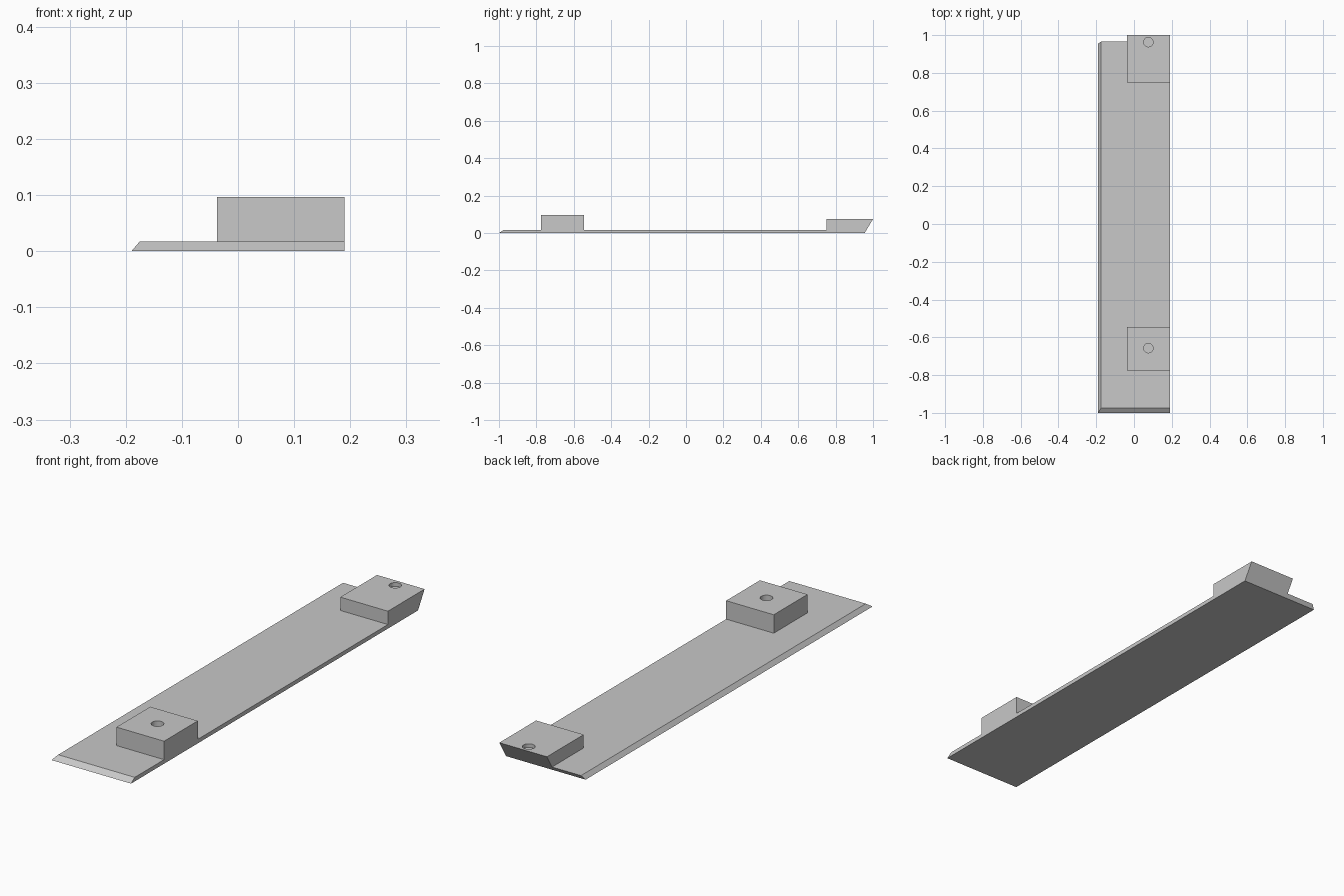
import bpy
import bmesh

cube = bpy.data.objects.get("Cube")
if cube:
    bpy.data.objects.remove(cube, do_unlink=True)

grey = bpy.data.materials.new("plain grey")
grey.use_nodes = True
COLOUR = (0.58, 0.58, 0.58, 1)
grey.diffuse_color = COLOUR
grey.node_tree.nodes["Principled BSDF"].inputs["Base Color"].default_value = COLOUR

RIGHT = 0.19        # flush side shared by plate and blocks
PLATE_TOP = 0.0175
BLOCK_LEFT = -0.037
HOLE_X, HOLE_RADIUS = 0.076, 0.025


def back_slope(z):
    """y of the sloping back end at height z."""
    return 0.955 + 0.6 * z


def add_object(name, bm):
    bmesh.ops.recalc_face_normals(bm, faces=bm.faces)
    mesh = bpy.data.meshes.new(name)
    bm.to_mesh(mesh)
    bm.free()
    mesh.materials.append(grey)
    obj = bpy.data.objects.new(name, mesh)
    bpy.context.collection.objects.link(obj)
    return obj


def tapered_box(name, bottom, top):
    """Box between two rectangles, each given as x0, x1, y0, y1, z."""
    bm = bmesh.new()
    rings = []
    for x0, x1, y0, y1, z in (bottom, top):
        rings.append([bm.verts.new((x, y, z))
                      for x, y in ((x0, y0), (x1, y0), (x1, y1), (x0, y1))])
    low, high = rings
    bm.faces.new(low)
    bm.faces.new(high)
    for i in range(4):
        j = (i + 1) % 4
        bm.faces.new((low[i], low[j], high[j], high[i]))
    return add_object(name, bm)


def drill(obj, y, top, depth):
    """Blind round hole sunk into the top of a block."""
    bm = bmesh.new()
    bmesh.ops.create_cone(bm, cap_ends=True, segments=32, radius1=HOLE_RADIUS,
                          radius2=HOLE_RADIUS, depth=2 * depth)
    bmesh.ops.translate(bm, verts=bm.verts, vec=(HOLE_X, y, top))
    cutter = add_object(obj.name + "_hole_cutter", bm)
    cutter.hide_render = True
    cutter.hide_set(True)
    cut = obj.modifiers.new("hole", "BOOLEAN")
    cut.operation = "DIFFERENCE"
    cut.solver = "EXACT"
    cut.object = cutter


# Thin base plate with bevelled left and front edges
tapered_box("base_plate",
            (-0.19, RIGHT, -1.0, back_slope(0), 0),
            (-0.175, RIGHT, -0.975, back_slope(PLATE_TOP), PLATE_TOP))

# Taller square block near the front
FRONT_TOP = 0.097
front = tapered_box("front_block",
                    (BLOCK_LEFT, RIGHT, -0.775, -0.545, PLATE_TOP),
                    (BLOCK_LEFT, RIGHT, -0.775, -0.545, FRONT_TOP))
drill(front, -0.657, FRONT_TOP, 0.03)

# Lower block at the back with an overhanging sloped end
BACK_TOP = 0.075
back = tapered_box("back_block",
                   (BLOCK_LEFT, RIGHT, 0.75, back_slope(PLATE_TOP), PLATE_TOP),
                   (BLOCK_LEFT, RIGHT, 0.75, back_slope(BACK_TOP), BACK_TOP))
drill(back, 0.963, BACK_TOP, 0.016)
